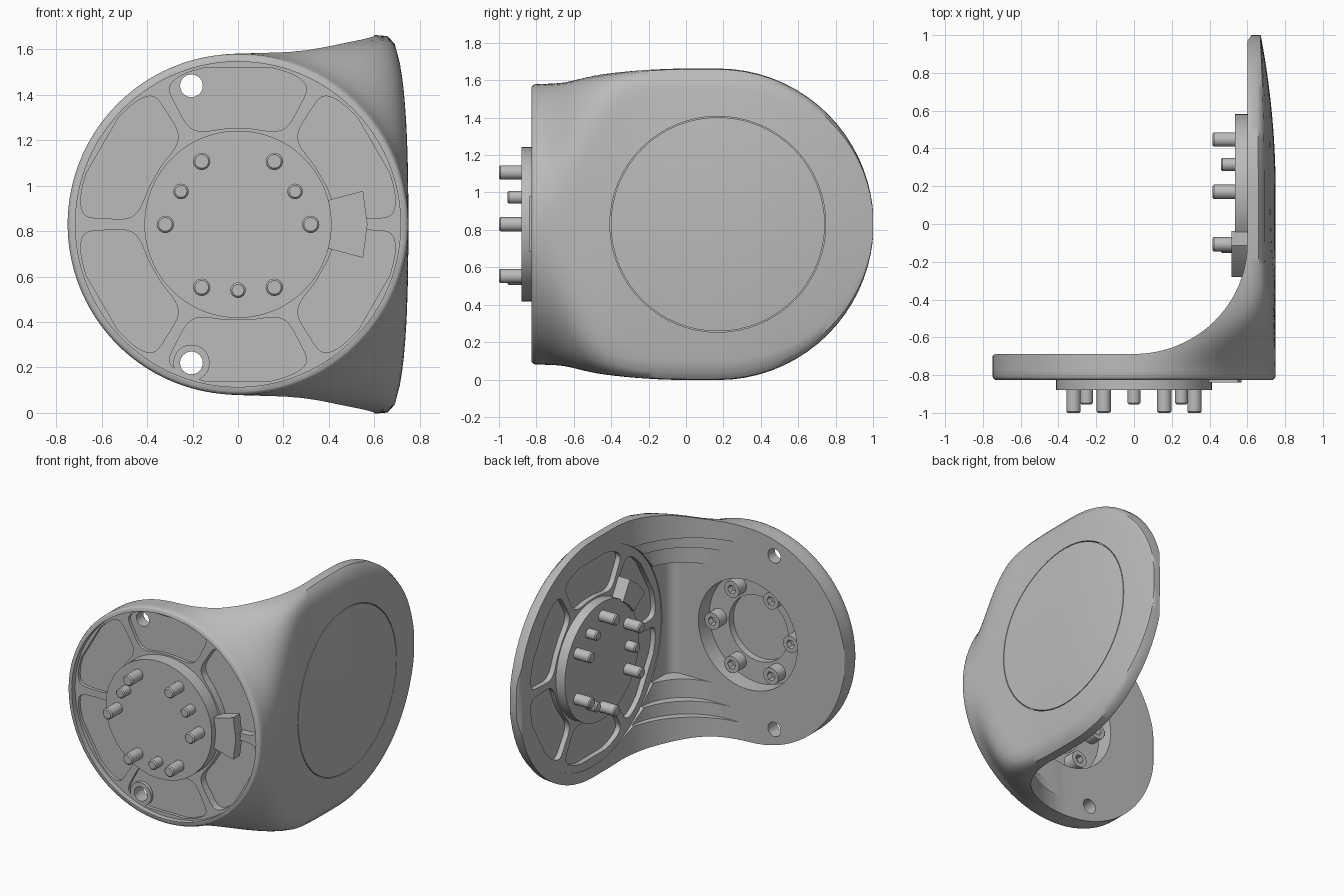
import bpy, bmesh
from math import pi, sin, cos, sqrt, radians
from mathutils import Matrix, Vector

if "Cube" in bpy.data.objects:
    bpy.data.objects.remove(bpy.data.objects["Cube"], do_unlink=True)

grey = bpy.data.materials.new("machined grey")
grey.use_nodes = True
grey.diffuse_color = (0.5, 0.5, 0.5, 1)
grey.node_tree.nodes["Principled BSDF"].inputs["Base Color"].default_value = (0.5, 0.5, 0.5, 1)

MID = 0.83     # height of both joint axes
AXIS_Y = 0.17  # side joint axis


def frame(x_axis, y_axis, z_axis, origin):
    m = Matrix((x_axis, y_axis, z_axis)).transposed().to_4x4()
    return Matrix.Translation(origin) @ m


# Local z points outward from each mounting face
FRONT = frame((1, 0, 0), (0, 0, 1), (0, -1, 0), (0, -0.825, MID))
SIDE = frame((0, -1, 0), (0, 0, 1), (-1, 0, 0), (0.59, AXIS_Y, MID))
WORLD = Matrix.Identity(4)


def finish(name, bm):
    bmesh.ops.recalc_face_normals(bm, faces=bm.faces[:])
    mesh = bpy.data.meshes.new(name)
    bm.to_mesh(mesh)
    bm.free()
    mesh.materials.append(grey)
    ob = bpy.data.objects.new(name, mesh)
    bpy.context.collection.objects.link(ob)
    return ob


def loft(name, rings):
    bm = bmesh.new()
    rows = [[bm.verts.new(p) for p in ring] for ring in rings]
    for a, b in zip(rows, rows[1:]):
        for i in range(len(a)):
            j = (i + 1) % len(a)
            bm.faces.new((a[i], a[j], b[j], b[i]))
    bm.faces.new(rows[0])
    bm.faces.new(rows[-1])
    return finish(name, bm)


def prism(name, outline, low, high, mat=WORLD):
    return loft(name, [[mat @ Vector((u, v, w)) for u, v in outline] for w in (low, high)])


def arc(cx, cy, rx, ry, start, end, n):
    angles = [radians(start + (end - start) * i / n) for i in range(n + 1)]
    return [(cx + rx * cos(a), cy + ry * sin(a)) for a in angles]


def circle(r, cx=0, cy=0, n=64):
    return arc(cx, cy, r, r, 0, 360, n)[:-1]


def combine(target, tool, mode="DIFFERENCE"):
    mod = target.modifiers.new("cut", "BOOLEAN")
    mod.operation, mod.object, mod.solver = mode, tool, "EXACT"
    bpy.context.view_layer.objects.active = target
    bpy.ops.object.modifier_apply(modifier=mod.name)
    bpy.data.objects.remove(tool, do_unlink=True)


def smooth(t):
    t = max(0, min(1, t))
    return t * t * (3 - 2 * t)


def tube(name, outer, inner, low, high, mat, cx=0, cy=0):
    ob = prism(name, circle(outer, cx, cy), low, high, mat)
    combine(ob, prism("bore", circle(inner, cx, cy), low - 0.1, high + 0.1, mat))
    return ob


# Outer skin: round at the front, with a saddle flaring into the domed side plate
def section(y, shrink=1):
    blend = smooth((y + 0.825) / 0.72)
    height = 0.75 + 0.083 * sin(min(1, (y + 0.825) / 0.85) * pi / 2)
    if y > AXIS_Y:
        height = sqrt(max(0.0004, 0.833 ** 2 - (y - AXIS_Y) ** 2))
    ring = []
    for i in range(144):
        a = 2 * pi * (i + 0.5) / 144
        n = 2 * 18 ** blend if cos(a) > 0 else 2
        r = 0.75 * shrink * (abs(cos(a)) ** n + abs(sin(a)) ** n) ** (-1 / n)
        x, z = r * cos(a), r * sin(a)
        z *= 1 + (height / 0.75 - 1) * smooth((x + 0.1) / 0.6)
        if x > 0:
            x -= (0.09 * blend * z * z + 0.115 * max(0, y - AXIS_Y) ** 2) * (x / 0.75) ** 2
        ring.append((x, y, MID + z))
    return ring


rings = [section(-0.825, 0.98), section(-0.818, 0.993), section(-0.805)]
rings += [section(-0.805 + 0.975 * i / 28) for i in range(1, 29)]
rings += [section(AXIS_Y + 0.83 * sin(pi / 2 * i / 18)) for i in range(1, 19)]
body = loft("elbow_body", rings)

# Elbow seen from above
bend = arc(0, -0.1, 0.6, 0.588, 0, -90, 24)
plan = [(-0.9, -0.95), (0.95, -0.95), (0.95, 1.1), (0.62, 1.1), (0.62, 0.995), (0.6, 0.97)] + bend
plan += [(-0.73, -0.688), (-0.745, -0.694), (-0.755, -0.71), (-0.9, -0.71)]
combine(body, prism("plan", plan, -0.2, 1.9), "INTERSECT")

# Stepped hollow inside the bend
for half, r in ((0.63, 0.46), (0.54, 0.32), (0.41, 0.08)):
    hollow = arc(0.597 - r, r - 0.685, r, r, 0, -90, 10)
    hollow += [(-0.15, -0.685), (-0.15, 0.05), (0.597, 0.05)]
    combine(body, prism("hollow", hollow, MID - half, MID + half))


# Rounded pocket between two spokes
def pocket(angle):
    pts = []
    for i in range(48):
        a = 2 * pi * (i + 0.5) / 48
        power = 0.32 if sin(a) > 0 else 0.5
        s = [abs(f) ** power * (1 if f > 0 else -1) for f in (cos(a), sin(a))]
        th, r = radians(angle + 27.5 * s[0]), 0.565 + 0.14 * s[1]
        pts.append((r * cos(th), r * sin(th)))
    return pts


# Recessed mounting faces
for mat, radius, floor, reach, deep in ((FRONT, 0.716, -0.038, 0.3, 0.09), (SIDE, 0.755, -0.014, 1.2, 0.05)):
    combine(body, prism("recess", circle(radius, n=96), floor, reach, mat))
    for angle in range(30, 390, 60):
        depth = deep if angle in (30, 330) else min(deep, 0.06)
        combine(body, prism("pocket", pocket(angle), -depth, 0.02, mat))

# Screw well and two through holes in the front plate
combine(body, prism("well", circle(0.383), -0.4, 0.1, FRONT))
for side in (1, -1):
    combine(body, prism("hole", circle(0.05, -0.205, side * 0.61, 32), -0.4, 0.1, FRONT))

# Fine seam around the outer cap
combine(body, tube("seam", 0.577, 0.572, -0.3, -0.105, SIDE))

parts = [body, tube("hole_boss", 0.08, 0.05, -0.07, -0.037, FRONT, -0.205, -0.61)]

# Flanges, keys and pins
for label, mat, turn, key_angle, half, key_r, key_top in (
        ("front", FRONT, 0, 0, 15, 0.57, 0.014), ("side", SIDE, -30, 47, 12, 0.55, 0.075)):
    flange = prism(label + "_flange", circle(0.412, n=96), -0.055, 0.055, mat)
    if label == "front":
        for r, depth in ((0.383, -0.018), (0.23, 0.03)):
            combine(flange, prism("cavity", circle(r), -0.2, depth, mat))
    parts.append(flange)
    key = arc(0, 0, 0.4, 0.4, key_angle + half, key_angle - half, 6)
    key += arc(0, 0, key_r, key_r, key_angle - half, key_angle + half, 2)
    parts.append(prism(label + "_key", key, -0.06, key_top, mat))
    pins = [(0.32, a, 0.038, 0.175) for a in range(0, 360, 60)]
    pins += [(0.29, a, 0.034, 0.13) for a in (30, 150, 270)]
    for i, (r, a, size, top) in enumerate(pins):
        a = radians(a + turn)
        rings = [[mat @ Vector((u, v, w)) for u, v in circle(s, r * cos(a), r * sin(a), 24)]
                 for w, s in ((0.04, size), (top - 0.008, size), (top, size - 0.008))]
        parts.append(loft(f"{label}_pin_{i + 1}", rings))

# Socket head screws in the well
for i in range(6):
    x, y = 0.305 * cos(i * pi / 3), 0.305 * sin(i * pi / 3)
    screw = prism(f"screw_{i + 1}", circle(0.058, x, y, 32), -0.1, -0.01, FRONT)
    combine(screw, prism("socket", circle(0.032, x, y, 6), -0.2, -0.055, FRONT))
    parts.append(screw)

bpy.ops.object.select_all(action="DESELECT")
for ob in parts:
    ob.select_set(True)
bpy.context.view_layer.objects.active = body
bpy.ops.object.shade_smooth_by_angle(angle=radians(40))
